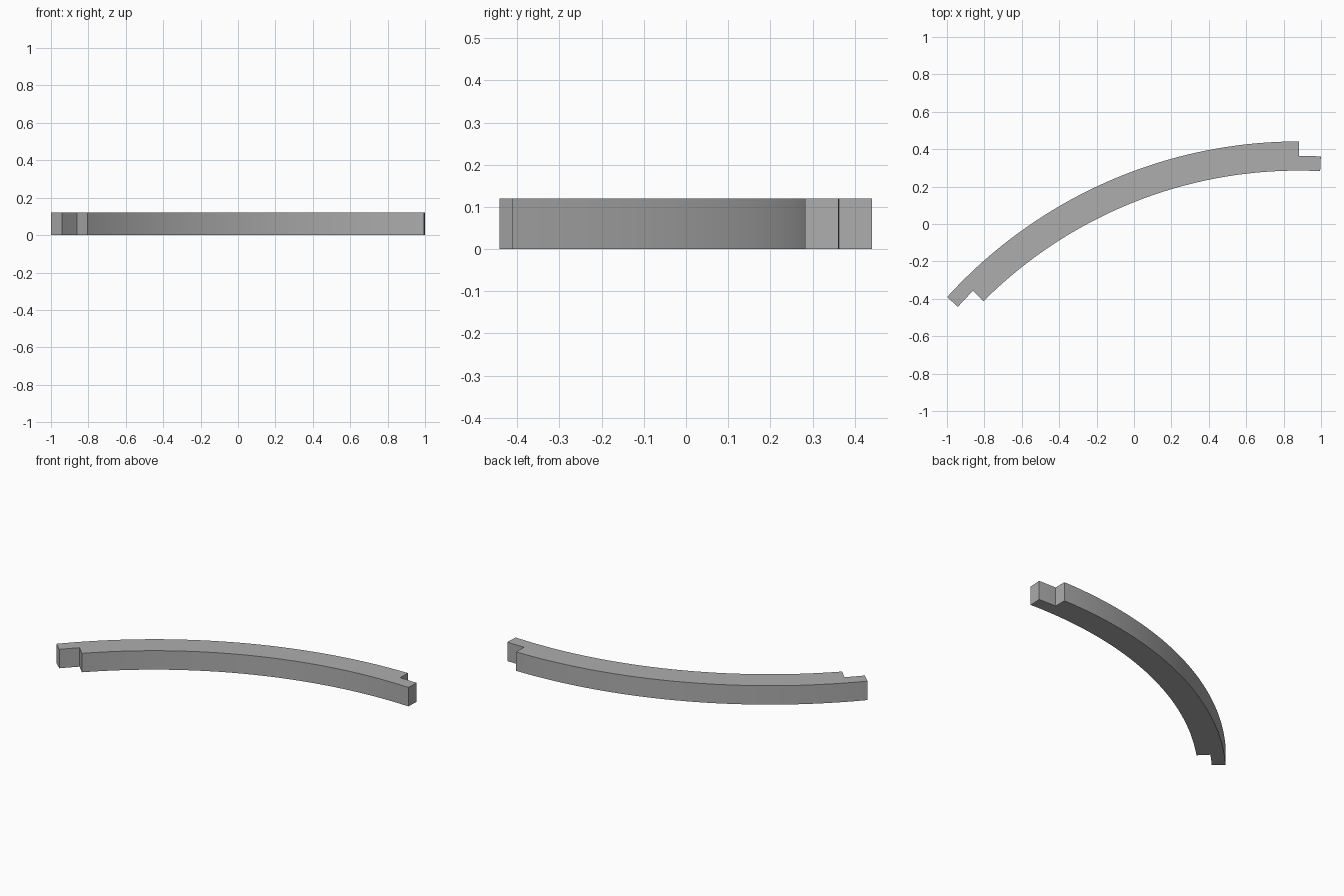
import bpy
import bmesh
from math import sin, cos, radians

cube = bpy.data.objects.get("Cube")
if cube:
    bpy.data.objects.remove(cube)

CENTRE_X, CENTRE_Y = 0.881, -2.0985
OUTER, MIDDLE, INNER = 2.54, 2.4625, 2.384
HEIGHT = 0.12
SWEEP, TONGUE = 45, 2.75   # degrees of full-width rail and of each lap joint


def arc(radius, start, end, steps):
    """Points on a circle; angles run from straight back towards -x."""
    angles = [radians(start + (end - start) * i / steps) for i in range(steps + 1)]
    return [(CENTRE_X - radius * sin(a), CENTRE_Y + radius * cos(a), 0) for a in angles]


# Outline: outer arc with left tongue, then inner arc with right tongue
outline = (arc(OUTER, 0, SWEEP + TONGUE, 48)
           + arc(MIDDLE, SWEEP + TONGUE, SWEEP, 3)
           + arc(INNER, SWEEP, -TONGUE, 48)
           + arc(MIDDLE, -TONGUE, 0, 3))

# Extrude the outline into a curved rail
bm = bmesh.new()
base = bm.faces.new([bm.verts.new(p) for p in outline])
top = bmesh.ops.extrude_face_region(bm, geom=[base])["geom"]
bmesh.ops.translate(bm, vec=(0, 0, HEIGHT),
                    verts=[v for v in top if isinstance(v, bmesh.types.BMVert)])
bmesh.ops.recalc_face_normals(bm, faces=bm.faces)
mesh = bpy.data.meshes.new("curved_rail")
bm.to_mesh(mesh)
bm.free()
rail = bpy.data.objects.new("curved_rail", mesh)
bpy.context.collection.objects.link(rail)

# Plain grey material
grey = bpy.data.materials.new("grey")
grey.use_nodes = True
colour = (0.42, 0.42, 0.42, 1)
grey.diffuse_color = colour
grey.node_tree.nodes["Principled BSDF"].inputs["Base Color"].default_value = colour
mesh.materials.append(grey)

# Smooth curved sides, sharp corners
bpy.ops.object.select_all(action="DESELECT")
rail.select_set(True)
bpy.context.view_layer.objects.active = rail
bpy.ops.object.shade_smooth_by_angle(angle=radians(30))
